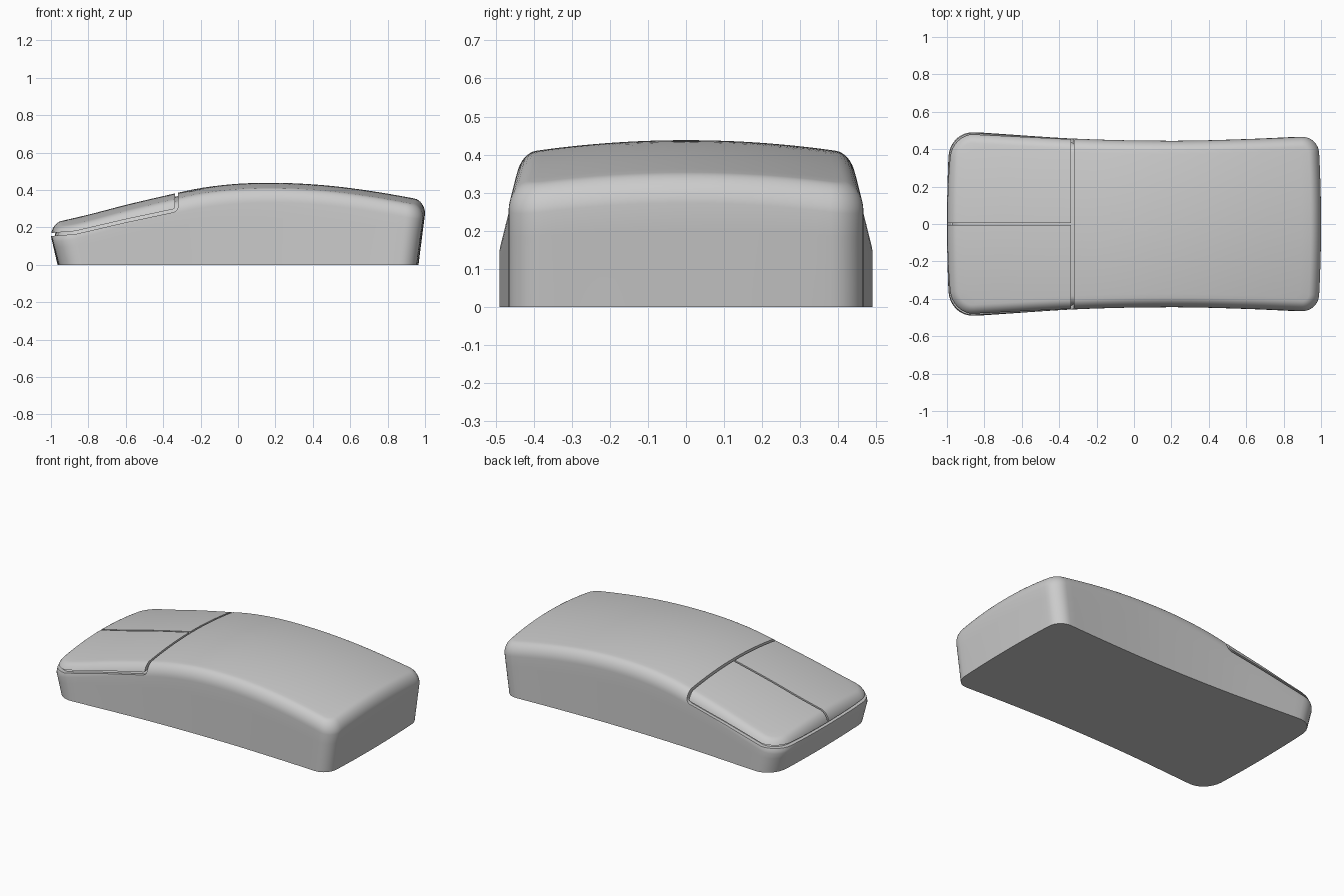
import bpy, bmesh, math
from mathutils import Vector

cube = bpy.data.objects.get("Cube")
if cube:
    bpy.data.objects.remove(cube, do_unlink=True)

grey = bpy.data.materials.new("light grey plastic")
grey.use_nodes = True
grey.diffuse_color = (0.6, 0.6, 0.6, 1)
grey.node_tree.nodes["Principled BSDF"].inputs["Base Color"].default_value = (0.6, 0.6, 0.6, 1)

# Centre-line height and half-width along the length
SPINE = [(-1.2, 0.18), (-1, 0.222), (-0.8, 0.268), (-0.6, 0.32), (-0.4, 0.367), (-0.2, 0.41),
         (0, 0.433), (0.2, 0.438), (0.4, 0.43), (0.6, 0.41), (0.8, 0.38), (1, 0.343), (1.2, 0.3)]
WIDTH = [(-1.5, 0.52), (-1, 0.498), (-0.8, 0.485), (-0.3, 0.455), (0.2, 0.445), (0.6, 0.453),
         (1, 0.47), (1.4, 0.49)]


def smooth_curve(points, x):
    """Catmull-Rom style interpolation through (x, value) points."""
    i = 1
    while i < len(points) - 3 and x > points[i + 1][0]:
        i += 1
    (xa, a), (xb, b), (xc, c), (xd, d) = points[i - 1:i + 3]
    h = xc - xb
    t = (x - xb) / h
    m, n = (c - a) / (xc - xa) * h, (d - b) / (xd - xb) * h
    return ((2*t**3 - 3*t*t + 1) * b + (t**3 - 2*t*t + t) * m
            + (3*t*t - 2*t**3) * c + (t**3 - t*t) * n)


def top_height(x, y):
    return smooth_curve(SPINE, x) - 0.18 * y * y


def outline(inset):
    """Rounded, waisted plan outline, drawn in by the inset."""
    corners = [(1, 1, 0.09), (-1, 1, 0.13), (-1, -1, 0.13), (1, -1, 0.09)]
    arcs = []
    for k, (sx, sy, r) in enumerate(corners):
        cx, cy, rad = sx * (1 - r), sy * (0.47 - r), r - inset
        arcs.append([Vector((cx + rad * math.cos(a), cy + rad * math.sin(a)))
                     for a in (math.pi / 2 * (k + j / 8) for j in range(9))])
    pts = []
    for k, arc in enumerate(arcs):
        pts += arc
        nxt, steps = arcs[(k + 1) % 4][0], 40 if k % 2 == 0 else 20
        pts += [arc[-1].lerp(nxt, j / steps) for j in range(1, steps)]
    return [(p.x * (1 - 0.07 * p.y ** 2), p.y * smooth_curve(WIDTH, p.x) / 0.47) for p in pts]


def new_object(name, bm):
    bmesh.ops.recalc_face_normals(bm, faces=bm.faces)
    mesh = bpy.data.meshes.new(name)
    bm.to_mesh(mesh)
    bm.free()
    mesh.materials.append(grey)
    obj = bpy.data.objects.new(name, mesh)
    bpy.context.collection.objects.link(obj)
    return obj


def make_shell(name, shrink=0.0):
    """Loft the outline up the side, over the rounded rim and across the top."""
    bm = bmesh.new()
    rings = []
    side = outline(shrink)
    rim_inset, rim_drop = 0.055, 0.07
    for t in (0, 0.25, 0.5, 0.75):
        rings.append([(x * (0.965 + 0.035 * t), y, t * (top_height(x, y) - rim_drop - shrink))
                      for x, y in side])
    for j in range(9):
        a = math.pi / 2 * j / 8
        drop = rim_drop * (1 - math.sin(a)) + shrink
        rings.append([(x, y, top_height(x, y) - drop)
                      for x, y in outline(shrink + rim_inset * (1 - math.cos(a)))])
    rim = rings[-1]
    for j in range(1, 20):
        s = 1 - j / 20
        rings.append([(x * s, y * s, top_height(x * s, y * s) - shrink) for x, y, z in rim])
    loops = [[bm.verts.new(p) for p in ring] for ring in rings]
    n = len(side)
    for low, high in zip(loops, loops[1:]):
        for i in range(n):
            k = (i + 1) % n
            bm.faces.new((low[i], low[k], high[k], high[i]))
    bm.faces.new(loops[-1])
    bm.faces.new(reversed(loops[0]))
    return new_object(name, bm)


def make_prism(name, profile, half_depth):
    """Extrude an x-z profile symmetrically along y."""
    bm = bmesh.new()
    face = bm.faces.new([bm.verts.new((x, -half_depth, z)) for x, z in profile])
    ext = bmesh.ops.extrude_face_region(bm, geom=[face])
    moved = [v for v in ext["geom"] if isinstance(v, bmesh.types.BMVert)]
    bmesh.ops.translate(bm, verts=moved, vec=(0, 2 * half_depth, 0))
    return new_object(name, bm)


def combine(target, tool, operation):
    mod = target.modifiers.new(operation.lower(), "BOOLEAN")
    mod.operation, mod.solver, mod.object = operation, "EXACT", tool
    bpy.context.view_layer.objects.active = target
    bpy.ops.object.modifier_apply(modifier=mod.name)
    bpy.data.objects.remove(tool, do_unlink=True)


body = make_shell("mouse_body")

# Seam around both buttons: across the back, then forward along the sides
path = [Vector(p) for p in ((-0.33, 0.7), (-0.33, 0.305), (-0.335, 0.296), (-0.345, 0.289),
                            (-0.6, 0.235), (-0.87, 0.172), (-1.15, 0.15))]
left_edge, right_edge = [], []
for i, p in enumerate(path):
    d = (path[min(i + 1, len(path) - 1)] - path[max(i - 1, 0)]).normalized()
    side = Vector((-d.y, d.x)) * 0.008
    left_edge.append(p + side)
    right_edge.append(p - side)
seam = make_prism("seam_cutter", left_edge + right_edge[::-1], 0.7)

# Seam between the left and right buttons
split = make_prism("split_cutter", [(-1.13, 0.153), (-0.331, 0.295), (-0.331, 0.65), (-1.13, 0.65)], 0.006)
combine(seam, split, "UNION")

# Keep the seams shallow, then cut them into the body
combine(seam, make_shell("seam_core", 0.018), "DIFFERENCE")
combine(body, seam, "DIFFERENCE")

bpy.ops.object.select_all(action="DESELECT")
body.select_set(True)
bpy.context.view_layer.objects.active = body
bpy.ops.object.shade_smooth_by_angle(angle=math.radians(35))
